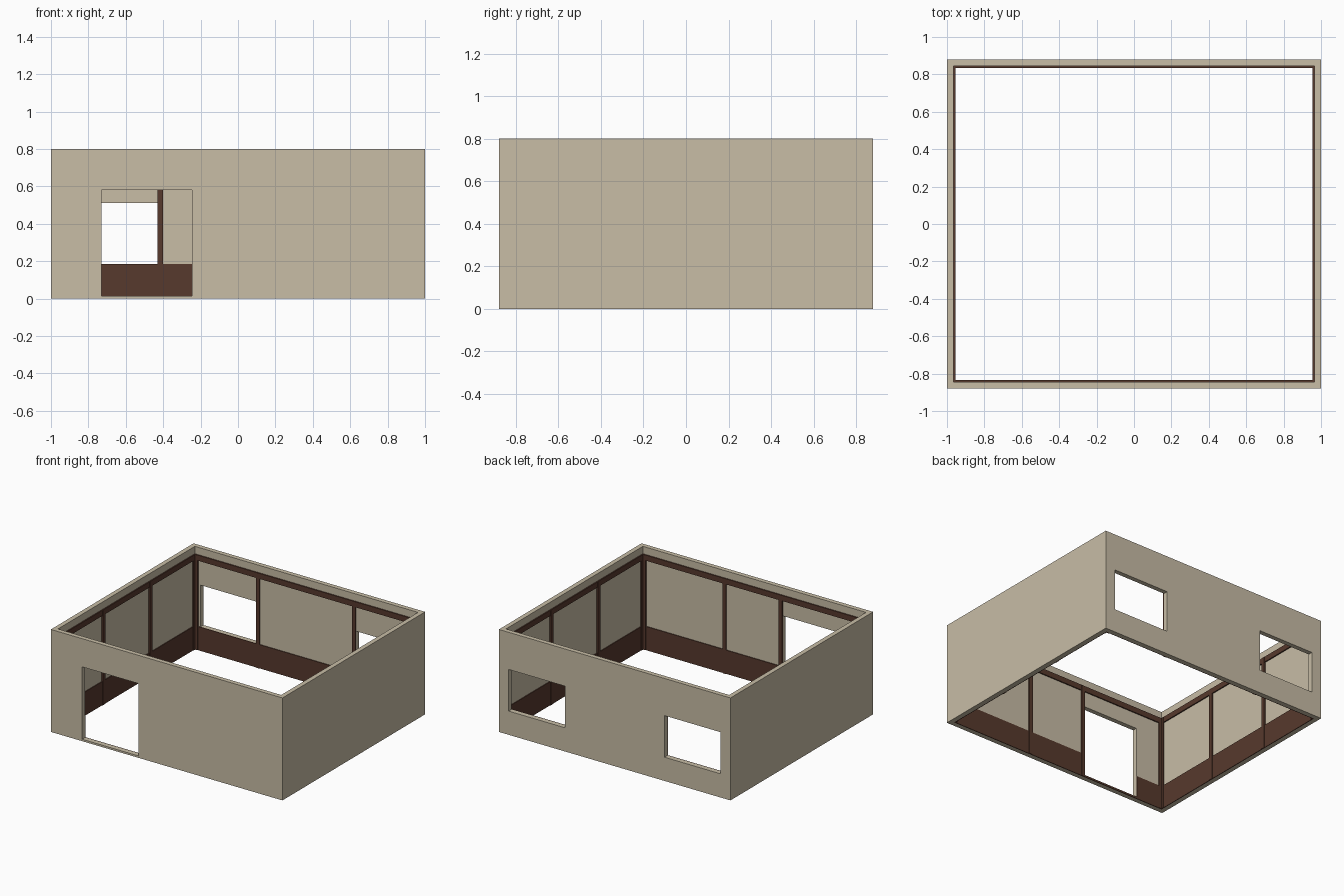
import bpy

if "Cube" in bpy.data.objects:
    bpy.data.objects.remove(bpy.data.objects["Cube"])

W, D, H, T = 1.0, 0.88, 0.8, 0.036      # half width, half depth, height, wall thickness
IX, IY = W - T, D - T                   # inner wall faces
DADO = 0.185                            # wainscot height = window sill height
RAIL0, RAIL1 = 0.70, 0.743              # top rail
P, TH, PW = 0.010, 0.006, 0.03          # post protrusion, panel thickness, post width


def material(name, rgb):
    m = bpy.data.materials.new(name)
    m.diffuse_color = (*rgb, 1)
    m.use_nodes = True
    m.node_tree.nodes["Principled BSDF"].inputs["Base Color"].default_value = m.diffuse_color
    return m


plaster = material("beige plaster", (0.578, 0.508, 0.381))
wood = material("dark brown wood", (0.095, 0.041, 0.026))


def box(name, x0, x1, y0, y1, z0, z1, mat):
    """Axis-aligned box between two corners."""
    v = [(x, y, z) for x in (x0, x1) for y in (y0, y1) for z in (z0, z1)]
    f = [(0, 1, 3, 2), (4, 6, 7, 5), (0, 4, 5, 1), (2, 3, 7, 6), (0, 2, 6, 4), (1, 5, 7, 3)]
    me = bpy.data.meshes.new(name)
    me.from_pydata(v, [], f)
    me.materials.append(mat)
    ob = bpy.data.objects.new(name, me)
    bpy.context.collection.objects.link(ob)
    return ob


def trim(name, wall, a0, a1, z0, z1, depth):
    """Wooden strip on the inner face of a wall, from a0 to a1 along that wall."""
    if wall in ("front", "back"):
        s = -1 if wall == "front" else 1
        y = sorted((s * IY, s * (IY - depth)))
        return box(f"{wall}_{name}", a0, a1, *y, z0, z1, wood)
    s = -1 if wall == "left" else 1
    x = sorted((s * IX, s * (IX - depth)))
    return box(f"{wall}_{name}", *x, a0, a1, z0, z1, wood)


# Outer walls, hollowed and pierced by the door and the two windows
walls = box("walls", -W, W, -D, D, 0, H, plaster)
DOOR = (-0.73, -0.245)
cutters = [
    box("room_cutter", -IX, IX, -IY, IY, -0.1, H + 0.1, plaster),
    box("door_cutter", *DOOR, -D - 0.1, -D + 0.2, 0.015, 0.58, plaster),
    box("left_window_cutter", -0.915, -0.43, D - 0.2, D + 0.1, DADO, 0.51, plaster),
    box("right_window_cutter", 0.43, 0.915, D - 0.2, D + 0.1, DADO, 0.51, plaster),
]
bpy.context.view_layer.objects.active = walls
for c in cutters:
    m = walls.modifiers.new(c.name, 'BOOLEAN')
    m.operation, m.solver, m.object = 'DIFFERENCE', 'EXACT', c
    bpy.ops.object.modifier_apply(modifier=m.name)
    bpy.data.objects.remove(c)

# Interior timber: wainscot, top rail and posts on each wall
posts = {"front": (-0.23, 0.255), "back": (-0.415, 0.415),
         "left": (-0.29, 0.29), "right": (-0.29, 0.29)}
for wall, centres in posts.items():
    half = IX if wall in ("front", "back") else IY
    if wall == "front":                                  # wainscot stops at the door
        trim("wainscot_left", wall, -half, DOOR[0], 0, DADO, TH)
        trim("wainscot_right", wall, DOOR[1], half, 0, DADO, TH)
        trim("door_sill_strip", wall, *DOOR, 0, 0.015, TH)
    else:
        trim("wainscot", wall, -half, half, 0, DADO, TH)
    trim("top_rail", wall, -half, half, RAIL0, RAIL1, P - 0.001)
    for i, c in enumerate(centres):
        trim(f"post_{i + 1}", wall, c - PW / 2, c + PW / 2, 0, RAIL1, P)
    for side, s in (("a", -1), ("b", 1)):                # corner posts
        a = sorted((s * half, s * (half - PW)))
        trim(f"corner_post_{side}", wall, *a, 0, RAIL1, P)
